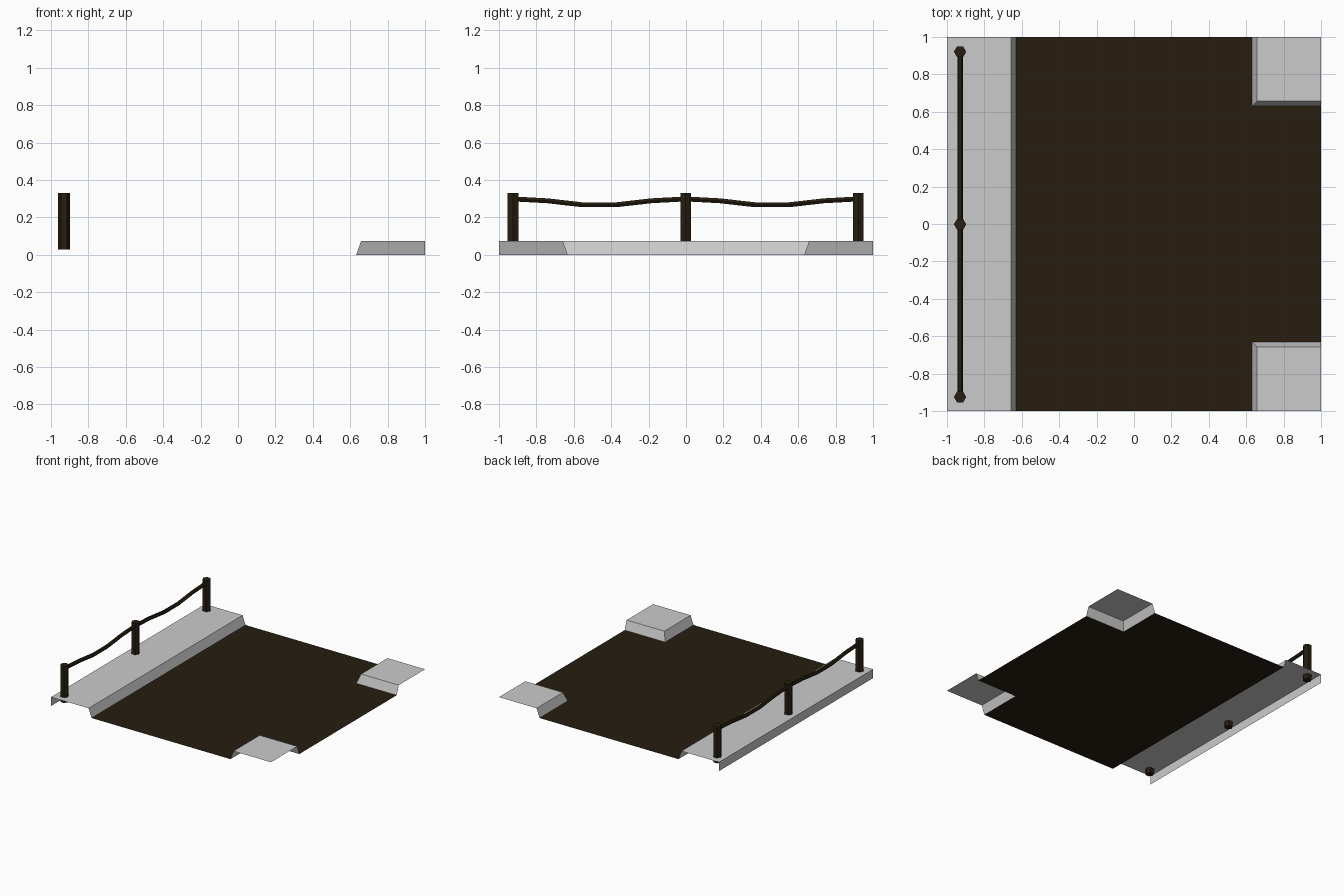
import bpy, math
from mathutils import Vector

if "Cube" in bpy.data.objects:
    bpy.data.objects.remove(bpy.data.objects["Cube"])

H = 0.073            # kerb height
B, T = 0.632, 0.658  # kerb slope: bottom and top offset from centre


def material(name, rgb):
    m = bpy.data.materials.new(name)
    m.diffuse_color = (*rgb, 1)
    m.use_nodes = True
    m.node_tree.nodes["Principled BSDF"].inputs["Base Color"].default_value = m.diffuse_color
    return m


earth = material("earth_brown", (0.02, 0.0125, 0.005))
wood = material("wood_brown", (0.02, 0.0135, 0.005))


def sheet(name, faces, mat=None, outward=Vector((0, 0, 1))):
    """Open surface from a few polygons, every face turned towards `outward`."""
    verts, polys = [], []
    for f in faces:
        n = (Vector(f[1]) - Vector(f[0])).cross(Vector(f[2]) - Vector(f[1]))
        f = f if n.dot(outward) > 0 else f[::-1]
        for p in f:
            if p not in verts:
                verts.append(p)
        polys.append([verts.index(p) for p in f])
    me = bpy.data.meshes.new(name)
    me.from_pydata(verts, [], polys)
    if mat:
        me.materials.append(mat)
    ob = bpy.data.objects.new(name, me)
    bpy.context.collection.objects.link(ob)
    return ob


# Road surface: main strip plus the side exit
sheet("road", [
    [(-B, -1, 0), (B, -1, 0), (B, -B, 0), (B, B, 0), (B, 1, 0), (-B, 1, 0)],
    [(B, -B, 0), (1, -B, 0), (1, B, 0), (B, B, 0)],
], earth)

# Long pavement: outer wall, top and sloped kerb, open at both ends
profile = [(-1, 0), (-1, H), (-T, H), (-B, 0)]
sheet("pavement", [
    [(x0, -1, z0), (x1, -1, z1), (x1, 1, z1), (x0, 1, z0)]
    for (x0, z0), (x1, z1) in zip(profile, profile[1:])
], outward=Vector((-0.1, 0, 1)))

# Two corner pavements: top with two sloped kerbs
for s, side in ((-1, "front"), (1, "back")):
    sheet(side + "_corner_pavement", [
        [(T, s * T, H), (1, s * T, H), (1, s, H), (T, s, H)],
        [(B, s * B, 0), (T, s * T, H), (T, s, H), (B, s, 0)],
        [(B, s * B, 0), (1, s * B, 0), (1, s * T, H), (T, s * T, H)],
    ])

# Hexagonal fence posts
PX = -0.93
post_y = [-0.925, -0.002, 0.921]
for i, y in enumerate(post_y):
    bpy.ops.mesh.primitive_cylinder_add(vertices=6, radius=0.033, depth=0.30,
                                        location=(PX, y, 0.18),
                                        rotation=(0, 0, math.radians(90)))
    post = bpy.context.object
    post.name = f"fence_post_{i + 1}"
    post.data.materials.append(wood)

# Sagging ropes between the posts
sag = [(0, 0.299), (0.2, 0.289), (0.4, 0.268), (0.6, 0.268), (0.8, 0.289), (1, 0.299)]
for i, (a, b) in enumerate(zip(post_y, post_y[1:])):
    cu = bpy.data.curves.new(f"rope_{i + 1}", 'CURVE')
    cu.dimensions = '3D'
    cu.bevel_depth = 0.015
    cu.bevel_resolution = 1
    sp = cu.splines.new('POLY')
    sp.use_smooth = False
    sp.points.add(len(sag) - 1)
    for p, (t, z) in zip(sp.points, sag):
        p.co = (PX, a + (b - a) * t, z, 1)
    cu.materials.append(wood)
    bpy.context.collection.objects.link(bpy.data.objects.new(cu.name, cu))
